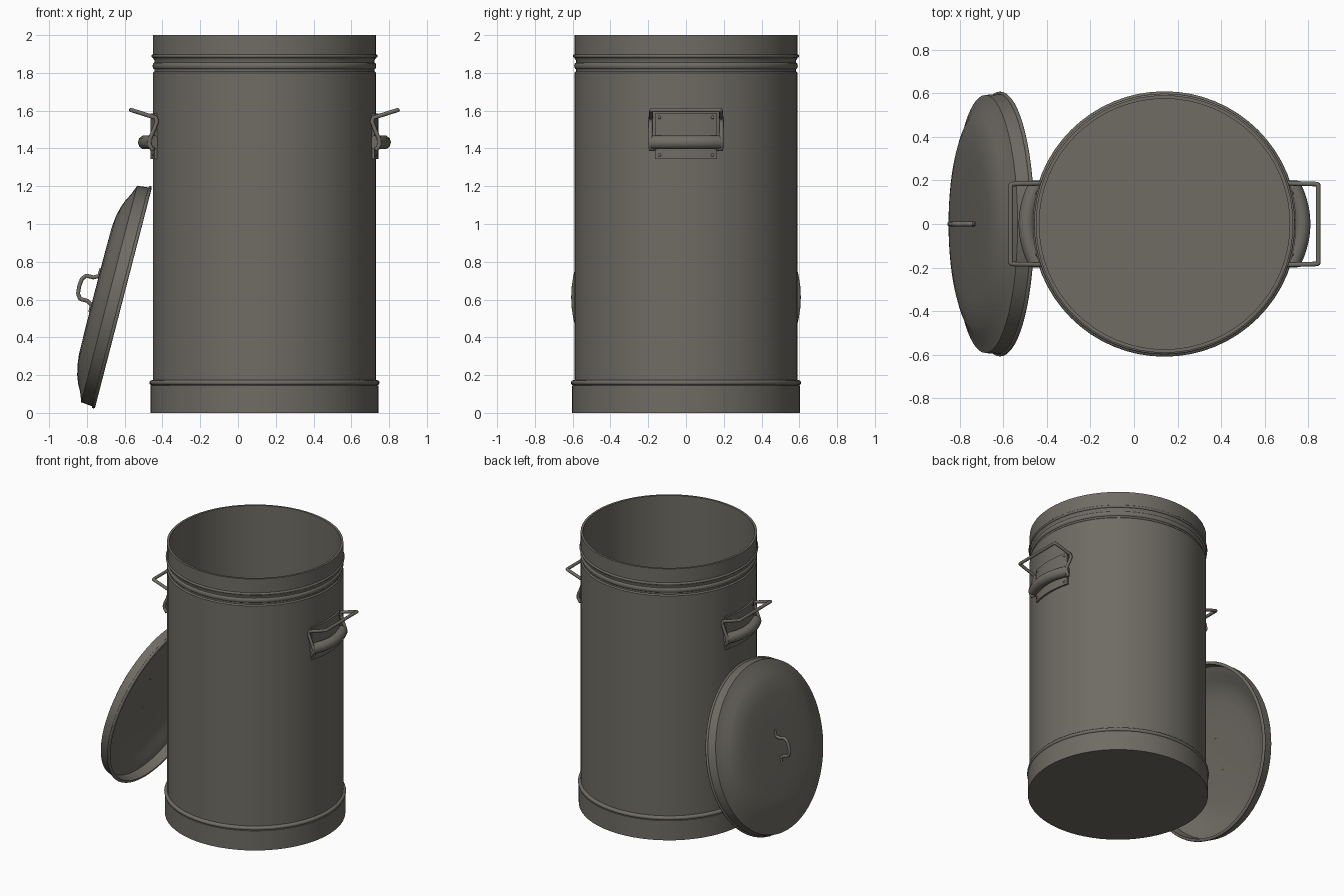
import bpy, bmesh, math
from mathutils import Matrix, Vector

if "Cube" in bpy.data.objects:
    bpy.data.objects.remove(bpy.data.objects["Cube"])

# Single worn grey metal colour
COLOUR = (0.16, 0.15, 0.127, 1)
metal = bpy.data.materials.new("warm grey metal")
metal.use_nodes = True
metal.diffuse_color = COLOUR
metal.node_tree.nodes["Principled BSDF"].inputs["Base Color"].default_value = COLOUR

AXIS = Matrix.Translation((0.14, 0, 0))
RADIUS = 0.591


def finish(obj, matrix, angle=40):
    obj.data.materials.clear()
    obj.data.materials.append(metal)
    bpy.ops.object.select_all(action="DESELECT")
    obj.select_set(True)
    bpy.context.view_layer.objects.active = obj
    bpy.ops.object.shade_smooth_by_angle(angle=math.radians(angle))
    obj.matrix_world = matrix
    return obj


def from_bmesh(name, bm, matrix, angle=40):
    bmesh.ops.remove_doubles(bm, verts=bm.verts, dist=0.0005)
    bmesh.ops.recalc_face_normals(bm, faces=bm.faces)
    mesh = bpy.data.meshes.new(name)
    bm.to_mesh(mesh)
    bm.free()
    obj = bpy.data.objects.new(name, mesh)
    bpy.context.collection.objects.link(obj)
    return finish(obj, matrix, angle)


def lathe(name, profile, matrix, steps=64):
    bm = bmesh.new()
    verts = [bm.verts.new((r, 0, z)) for r, z in profile]
    edges = [bm.edges.new(pair) for pair in zip(verts, verts[1:])]
    bmesh.ops.spin(bm, geom=verts + edges, cent=(0, 0, 0), axis=(0, 0, 1),
                   angle=math.tau, steps=steps)
    return from_bmesh(name, bm, matrix)


def tube(name, points, radius, matrix, smooth_path=False):
    data = bpy.data.curves.new(name, "CURVE")
    data.dimensions = "3D"
    data.bevel_depth = radius
    data.bevel_resolution = 3
    data.use_fill_caps = True
    if smooth_path:
        spline = data.splines.new("NURBS")
        spline.use_endpoint_u = True
        spline.order_u = 3
        spline.resolution_u = 5
    else:
        spline = data.splines.new("POLY")
    spline.points.add(len(points) - 1)
    for point, co in zip(spline.points, points):
        point.co = (*co, 1)
    obj = bpy.data.objects.new(name, data)
    bpy.context.collection.objects.link(obj)
    bpy.ops.object.select_all(action="DESELECT")
    obj.select_set(True)
    bpy.context.view_layer.objects.active = obj
    bpy.ops.object.convert(target="MESH")
    return finish(bpy.context.object, matrix, 50)


def bead(r, z, height, bulge, count=6):
    """Half-round ridge as profile points."""
    return [(r + bulge * math.sin(math.pi * i / count),
             z - height / 2 * math.cos(math.pi * i / count)) for i in range(count + 1)]


# Can: base band, straight wall, grooves and rolled ridges below the mouth
inner = RADIUS - 0.016
can = [(0, 0), (0.604, 0), (0.604, 0.145)]
can += bead(0.597, 0.16, 0.026, 0.012)
can += [(RADIUS, 0.175), (RADIUS, 1.8), (0.583, 1.808), (0.583, 1.818)]
can += bead(0.583, 1.837, 0.034, 0.009)
can += [(0.583, 1.868), (RADIUS, 1.878)]
can += bead(RADIUS, 1.889, 0.018, 0.008)
can += [(RADIUS, 1.9), (RADIUS, 2), (inner, 2), (inner, 0.02), (0, 0.02)]
lathe("can_body", can, AXIS)

# Lid: shallow dish leaning on the can
normal = Vector((-0.968, 0, 0.25)).normalized()
up = Vector((0.25, 0, 0.968)).normalized()
LID = Matrix((up, normal.cross(up), normal)).transposed().to_4x4()
LID.translation = (-0.6065, 0, 0.61)
outer = [(0.598, 0.018), (0.592, 0.078), (0.575, 0.084), (0.54, 0.098),
         (0.5, 0.119), (0.46, 0.134), (0.41, 0.146), (0.35, 0.153), (0.2, 0.155), (0, 0.155)]
under = [(max(r - 0.012, 0), z - 0.012) for r, z in reversed(outer[1:])]
lid = under + [(0.588, 0)] + bead(0.598, 0.009, 0.018, 0.01) + outer
lathe("lid", lid, LID)

# Lid grip: bent rod with flared feet
half = [(-0.12, 0.15), (-0.08, 0.153), (-0.064, 0.18), (-0.064, 0.22), (-0.04, 0.238)]
path = half + [(0, 0.242)] + [(-u, n) for u, n in reversed(half)]
tube("lid_handle", [(u, 0, n) for u, n in path], 0.011, LID, True)


def curved_plate(name, matrix, width, z0, z1, count=10):
    """Plate wrapped round the can wall."""
    bm = bmesh.new()
    reach = math.asin(width / RADIUS)
    rings = []
    for i in range(count + 1):
        a = reach * (2 * i / count - 1)
        rings.append([bm.verts.new((r * math.cos(a), r * math.sin(a), z))
                      for r, z in ((0.585, z0), (0.604, z0), (0.604, z1), (0.585, z1))])
    for a, b in zip(rings, rings[1:]):
        for j in range(4):
            k = (j + 1) % 4
            bm.faces.new((a[j], a[k], b[k], b[j]))
    bm.faces.new(rings[0])
    bm.faces.new(rings[-1])
    return from_bmesh(name, bm, matrix)


def rivet(name, matrix, y, z):
    bm = bmesh.new()
    place = Matrix.Translation((math.sqrt(0.604 ** 2 - y * y), y, z))
    bmesh.ops.create_uvsphere(bm, u_segments=10, v_segments=6, radius=0.009,
                              matrix=place @ Matrix.Diagonal((0.6, 1, 1, 1)))
    return from_bmesh(name, bm, matrix)


# Side handles: plate, rivets, thick curved grip and swung wire bail
for side, turn in (("left", 0), ("right", math.pi)):
    M = AXIS @ Matrix.Rotation(turn, 4, "Z")
    curved_plate(side + "_handle_plate", M, 0.16, 1.343, 1.585)
    for y in (-0.14, 0.14):
        for level, z in (("lower", 1.365), ("upper", 1.565)):
            end = "front" if (y < 0) == (turn == 0) else "back"
            rivet(f"{side}_{end}_{level}_rivet", M, y, z)

    grip = [(0.632 - 0.045 * (i / 5) ** 2, 0.178 * i / 5, 1.432) for i in range(-5, 6)]
    tube(side + "_handle_grip", grip, 0.038, M)

    arm = [(0.59, 0.165, 1.4), (0.595, 0.188, 1.395), (0.61, 0.188, 1.42),
           (0.607, 0.188, 1.45), (0.585, 0.188, 1.5), (0.57, 0.188, 1.54),
           (0.575, 0.187, 1.562), (0.6, 0.186, 1.57), (0.685, 0.184, 1.597),
           (0.705, 0.182, 1.603), (0.706, 0.165, 1.603)]
    loop = arm + [(x, -y, z) for x, y, z in reversed(arm)]
    tube(side + "_handle_wire", loop, 0.011, M, True)
